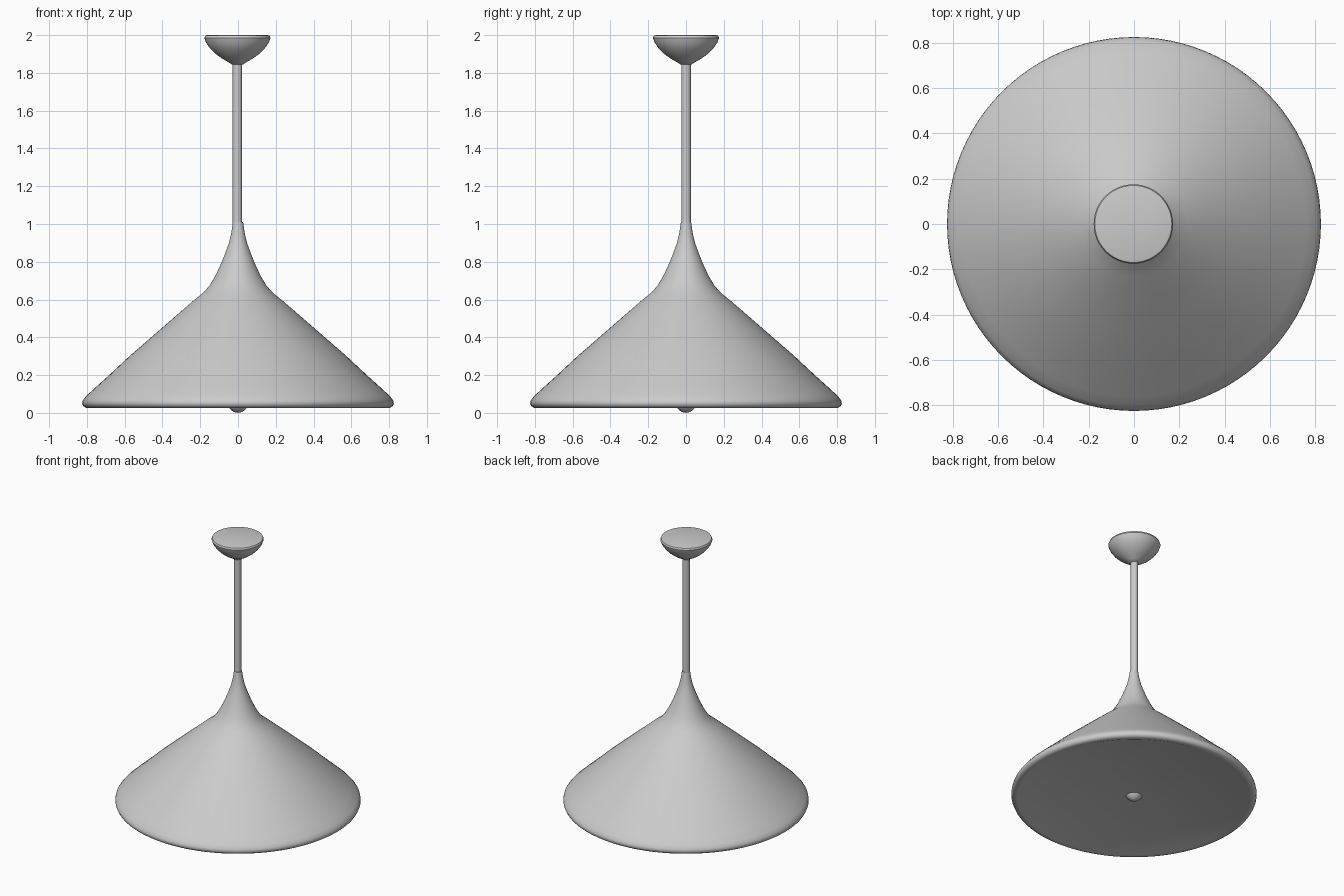
import bpy, math

if "Cube" in bpy.data.objects:
    bpy.data.objects.remove(bpy.data.objects["Cube"])

def lathe(name, profile, steps=96, centre=(0, 0), angle=35):
    """Spin (radius, z) points round the z axis; radius 0 makes a pole."""
    verts, faces, rings = [], [], []
    for r, z in profile:
        n = 1 if r == 0 else steps
        rings.append(range(len(verts), len(verts) + n))
        for i in range(n):
            a = 2 * math.pi * i / steps
            verts.append((centre[0] + r * math.cos(a), centre[1] + r * math.sin(a), z))
    for lo, hi in zip(rings, rings[1:]):
        for i in range(steps):
            j = (i + 1) % steps
            if len(lo) == 1:
                faces.append((lo[0], hi[j], hi[i]))
            elif len(hi) == 1:
                faces.append((lo[i], lo[j], hi[0]))
            else:
                faces.append((lo[i], lo[j], hi[j], hi[i]))
    mesh = bpy.data.meshes.new(name)
    mesh.from_pydata(verts, [], faces)
    mesh.update()
    obj = bpy.data.objects.new(name, mesh)
    bpy.context.collection.objects.link(obj)
    bpy.ops.object.select_all(action='DESELECT')
    obj.select_set(True)
    bpy.context.view_layer.objects.active = obj
    bpy.ops.object.shade_smooth_by_angle(angle=math.radians(angle))
    return obj

# Flared cone shade with a thin rolled rim and flat closed underside
lathe("shade", [
    (0, 0.035), (0.76, 0.035), (0.78, 0.027), (0.805, 0.027), (0.819, 0.036),
    (0.825, 0.05), (0.822, 0.066), (0.805, 0.088), (0.76, 0.13), (0.68, 0.202),
    (0.575, 0.30), (0.46, 0.40), (0.345, 0.50), (0.235, 0.595), (0.18, 0.64),
    (0.15, 0.675), (0.12, 0.725), (0.09, 0.79), (0.066, 0.85), (0.048, 0.90),
    (0.036, 0.95), (0.027, 1.01), (0, 1.01)])

# Small finial under the shade
lathe("bottom_finial", [
    (0, 0), (0.02, 0.004), (0.035, 0.014), (0.047, 0.026), (0.055, 0.037), (0, 0.037)], 32)

# Hanging rod
lathe("stem", [(0, 0.95), (0.025, 0.95), (0.025, 1.88), (0, 1.88)], 24, (-0.003, 0.001))

# Bowl-shaped ceiling canopy
lathe("ceiling_canopy", [
    (0, 1.845), (0.03, 1.845), (0.05, 1.858), (0.08, 1.875), (0.115, 1.90),
    (0.145, 1.93), (0.166, 1.96), (0.175, 1.985), (0.17, 1.997), (0.16, 2.0),
    (0, 2.0)], 48, (-0.003, 0))
